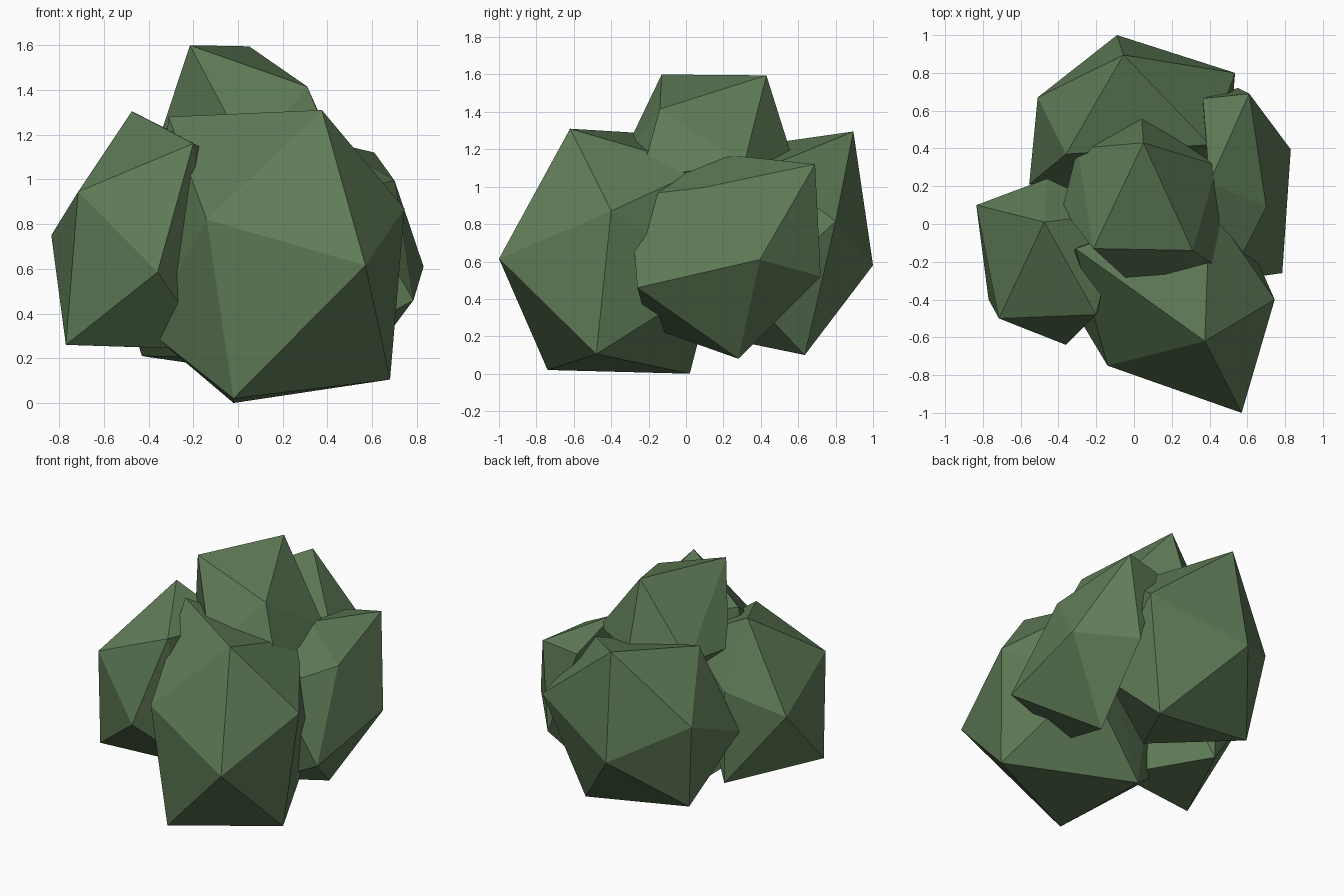
import bpy, bmesh

green = bpy.data.materials.new("leaf green")
green.diffuse_color = (0.115, 0.2, 0.095, 1)


def clump(name, corners):
    """Faceted leaf clump: the convex hull of its corner points."""
    bm = bmesh.new()
    for c in corners:
        bm.verts.new(c)
    res = bmesh.ops.convex_hull(bm, input=bm.verts[:])
    loose = {v for v in res["geom_interior"] + res["geom_unused"]
             if isinstance(v, bmesh.types.BMVert)}
    bmesh.ops.delete(bm, geom=list(loose), context='VERTS')
    bmesh.ops.recalc_face_normals(bm, faces=bm.faces[:])
    me = bpy.data.meshes.new(name)
    bm.to_mesh(me)
    bm.free()
    me.materials.append(green)
    bpy.context.collection.objects.link(bpy.data.objects.new(name, me))


# big clump at the front
clump("front_clump", [
    (.375, -.62, 1.31), (.57, -1, .615), (-.14, -.75, .82), (-.02, -.74, .02),
    (.68, -.48, .105), (.745, -.4, .87), (-.31, -.13, 1.28), (-.02, .02, 0),
    (-.41, -.3, .33), (.4, .1, 1.1), (.5, .15, .5)])
# left clump
clump("left_clump", [
    (-.475, .01, 1.305), (-.715, -.5, .945), (-.2, -.48, 1.16), (-.835, .1, .75),
    (-.77, -.4, .26), (-.36, -.64, .585), (-.46, .24, .25), (-.46, .24, .88),
    (-.12, -.3, .24), (-.07, .06, 1.1)])
# top clump
clump("top_clump", [
    (-.215, -.13, 1.6), (.05, .43, 1.595), (.31, -.14, 1.415), (.44, .31, 1.12),
    (.05, -.37, 1.1), (.46, -.24, 1.05), (-.38, .08, 1.1), (.04, .57, 1.15),
    (-.3, .4, 1.1), (.05, .1, .7)])
# back clump
clump("back_clump", [
    (-.055, .895, 1.295), (-.09, 1, .58), (.535, .8, .815), (-.51, .67, .81),
    (.32, .635, .1), (-.555, .21, .62), (-.36, .37, 1.22), (-.43, .58, .21),
    (.5, .35, .4), (.05, .15, .2), (.4, .42, 1.1)])
# right clump
clump("right_clump", [
    (.61, .69, 1.12), (.83, .395, .61), (.785, -.26, .46), (.7, .09, .995),
    (.5, .28, .08), (.55, .72, .52), (.365, .665, 1.08), (.4, .22, 1.17),
    (.5, -.3, .95), (.4, -.2, .25)])
